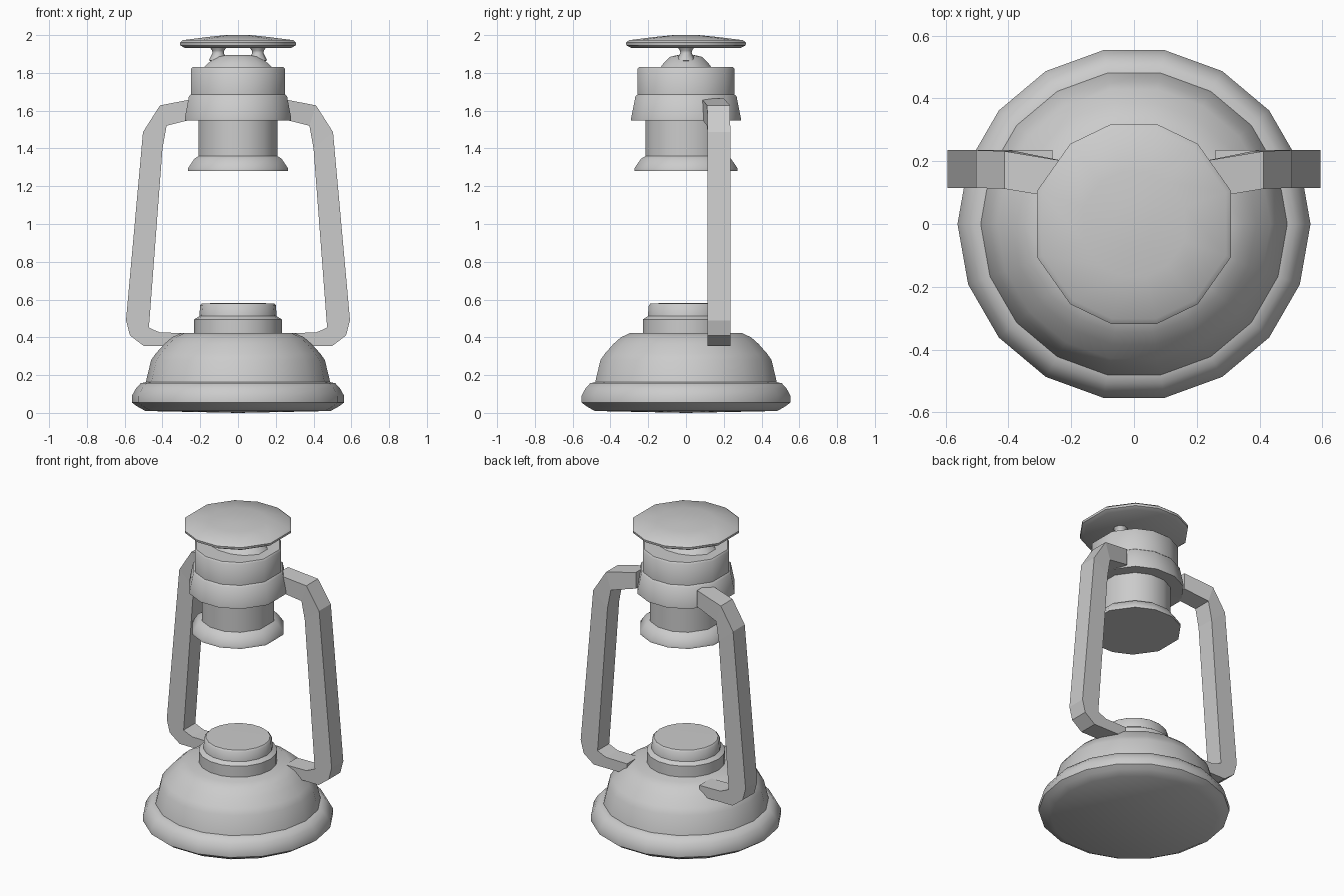
import bpy
import bmesh
from math import sin, cos, radians

if "Cube" in bpy.data.objects:
    bpy.data.objects.remove(bpy.data.objects["Cube"])


def finish(name, bm, smooth=True):
    bmesh.ops.recalc_face_normals(bm, faces=bm.faces)
    mesh = bpy.data.meshes.new(name)
    bm.to_mesh(mesh)
    bm.free()
    ob = bpy.data.objects.new(name, mesh)
    bpy.context.collection.objects.link(ob)
    if smooth:
        bpy.ops.object.select_all(action='DESELECT')
        ob.select_set(True)
        bpy.context.view_layer.objects.active = ob
        bpy.ops.object.shade_smooth_by_angle(angle=radians(42))
    return ob


def lathe(name, profile, angles, cx=0.0, ys=1.0):
    """Closed turned body: profile of (radius, z), radius 0 makes a pole."""
    bm = bmesh.new()
    rings = []
    for r, z in profile:
        if r == 0:
            rings.append([bm.verts.new((cx, 0, z))] * len(angles))
        else:
            rings.append([bm.verts.new((cx + r * cos(radians(a)), ys * r * sin(radians(a)), z))
                          for a in angles])
    n = len(angles)
    for a, b in zip(rings, rings[1:]):
        for i in range(n):
            j = (i + 1) % n
            bm.faces.new(list(dict.fromkeys((a[i], a[j], b[j], b[i]))))
    return finish(name, bm)


# Base ring is 18-sided, upper parts are uneven 12-sided
ROUND18 = [20 * i for i in range(18)]
quarter = [19, 51.5, 77]
half = quarter + [180 - a for a in reversed(quarter)]
ROUND12 = half + [a + 180 for a in half]
ROUND8 = [45 * i for i in range(8)]

# Fuel tank with rolled rim and domed shoulder
lathe("tank", [(0, 0), (0.49, 0.01), (0.535, 0.035), (0.562, 0.055), (0.562, 0.09),
               (0.54, 0.13), (0.515, 0.157), (0.488, 0.163), (0.46, 0.28),
               (0.435, 0.315), (0.39, 0.365), (0.35, 0.40), (0.30, 0.423), (0, 0.425)], ROUND18)

# Stepped burner collar
lathe("burner_collar", [(0, 0.40), (0.232, 0.41), (0.232, 0.495), (0.205, 0.512),
                        (0.20, 0.57), (0.19, 0.58), (0, 0.582)], ROUND18)

# Chimney: flange, neck, skirt and hood
lathe("chimney", [(0, 1.28), (0.28, 1.28), (0.28, 1.295), (0.245, 1.345), (0.22, 1.36),
                  (0.22, 1.55), (0.298, 1.548), (0.298, 1.56), (0.275, 1.675),
                  (0.264, 1.685), (0.264, 1.82), (0.255, 1.83), (0, 1.83)], ROUND12)

# Vent hump and two small posts carrying the cap
lathe("vent_hump", [(0, 1.82), (0.20, 1.822), (0.17, 1.85), (0.12, 1.885), (0.06, 1.895),
                    (0, 1.895)], ROUND12, ys=0.72)
for side, x in (("left", -0.105), ("right", 0.105)):
    lathe("cap_post_" + side, [(0, 1.86), (0.05, 1.865), (0.03, 1.905), (0.032, 1.918),
                               (0.047, 1.94), (0, 1.94)], ROUND8, cx=x)

# Cap
lathe("cap", [(0, 1.935), (0.30, 1.933), (0.324, 1.946), (0.326, 1.96), (0.31, 1.973),
              (0.17, 1.99), (0.07, 2.0), (0, 2.0)], ROUND12)

# Side tubes: (outer x, z, inner x, z, y shift) along the bend
STATIONS = [(0.26, 0.355, 0.26, 0.423, 0), (0.42, 0.355, 0.41, 0.425, 0),
            (0.50, 0.355, 0.44, 0.437, 0), (0.572, 0.41, 0.472, 0.452, 0),
            (0.593, 0.49, 0.468, 0.50, 0), (0.503, 1.487, 0.40, 1.40, 0),
            (0.413, 1.628, 0.378, 1.52, -0.003), (0.22, 1.665, 0.22, 1.56, -0.035)]
for side, s in (("left", -1), ("right", 1)):
    bm = bmesh.new()
    rings = [[bm.verts.new(p) for p in ((s * ox, 0.115 + d, oz), (s * ox, 0.235 + d, oz),
                                        (s * ix, 0.235 + d, iz), (s * ix, 0.115 + d, iz))]
             for ox, oz, ix, iz, d in STATIONS]
    for a, b in zip(rings, rings[1:]):
        for i in range(4):
            j = (i + 1) % 4
            bm.faces.new((a[i], a[j], b[j], b[i]))
    bm.faces.new(rings[0])
    bm.faces.new(rings[-1])
    finish("side_tube_" + side, bm, smooth=False)
